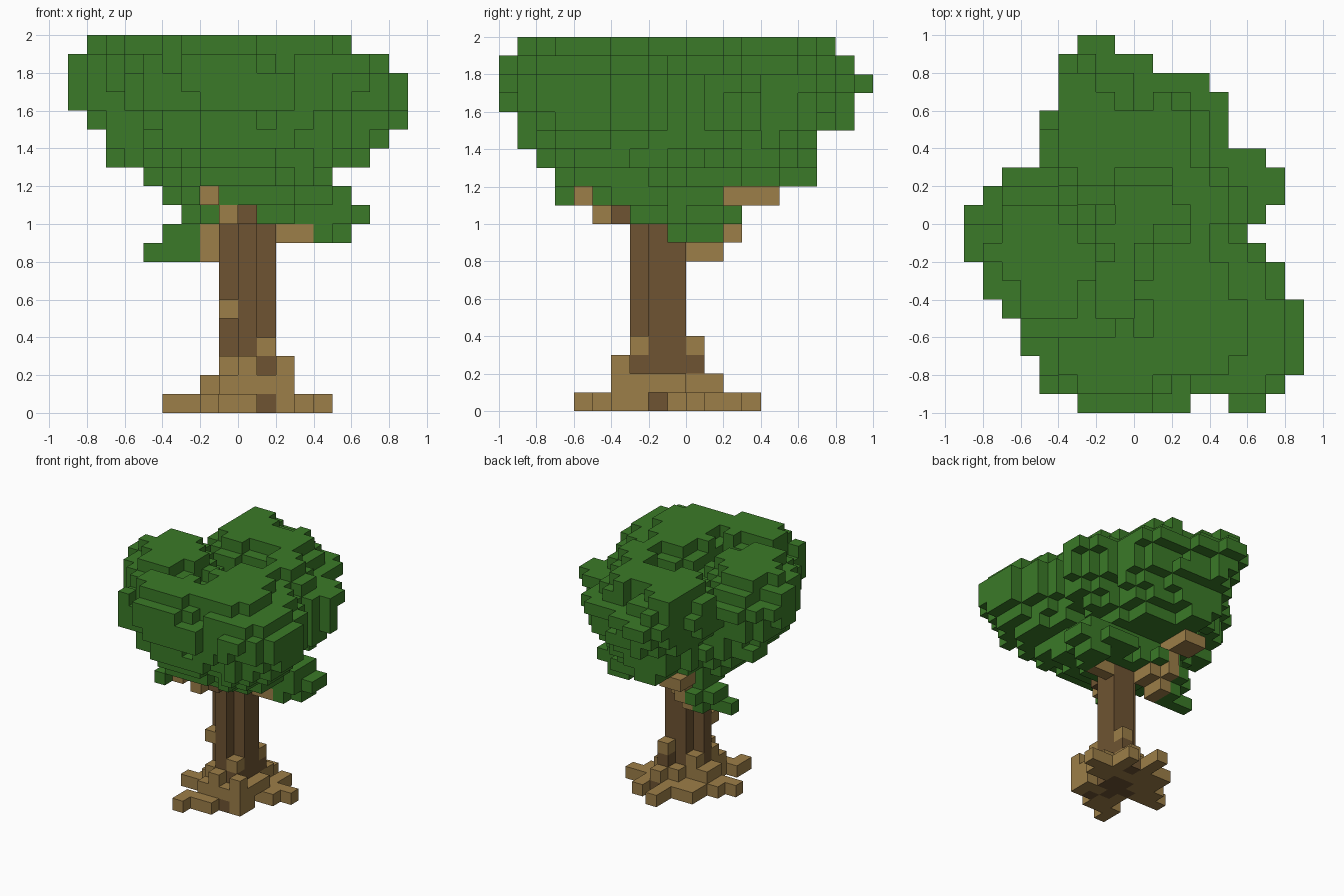
import bpy, bmesh
from math import floor, hypot
from mathutils import Vector, noise

CELL = 0.1

cube = bpy.data.objects.get("Cube")
if cube:
    bpy.data.objects.remove(cube, do_unlink=True)


def material(name, rgb):
    m = bpy.data.materials.new(name)
    m.use_nodes = True
    m.diffuse_color = (*rgb, 1)
    m.node_tree.nodes["Principled BSDF"].inputs["Base Color"].default_value = (*rgb, 1)
    return m


def box(x0, x1, y0, y1, z0, z1):
    """Cells filling a block; upper bounds are exclusive."""
    return {(x, y, z) for x in range(x0, x1) for y in range(y0, y1) for z in range(z0, z1)}


def run(start, axis, count):
    """A straight row of cells along one axis (0 = x, 1 = y, 2 = z)."""
    return {tuple(c + i * (k == axis) for k, c in enumerate(start)) for i in range(count)}


def wobble(x, y, z, seed):
    return noise.noise(Vector((x * 0.43 + seed, y * 0.43 - seed, z * 0.47 + 0.2)))


# Crown outline seen from above: left and right limit of each row, front to back
LEFT = [-3, -5, -5, -6, -6, -7, -8, -8, -9, -9, -9, -8, -7, -5, -5, -5, -4, -4, -4, -3]
RIGHT = [7, 8, 9, 9, 9, 9, 8, 8, 7, 6, 7, 8, 8, 7, 5, 5, 5, 4, 1, -1]

# Extent of each crown layer: height, x limits, y limits
LAYERS = [(10, -3, 3, -3, 3), (12, -5, 5, -7, 7), (13, -7, 7, -8, 8),
          (14, -7, 8, -9, 8), (15, -8, 9, -9, 9), (16, -9, 9, -10, 9), (17, -9, 9, -10, 10),
          (18, -9, 8, -10, 9), (19, -8, 6, -9, 8)]

# Rounded lobes on top of the crown: x, y, radius
LOBES = [(-5.8, -2, 3.3), (-1.5, 6, 3.6), (4.5, -4.5, 4.2), (-1, -8, 2.6), (4.7, 2.5, 2.4), (2.8, 6, 2.2)]


def in_outline(u, v):
    row = floor(v) + 10
    if not 0 <= row < len(LEFT) or (row == 0 and 3 <= u < 5):
        return False
    return LEFT[row] <= u < RIGHT[row]


def crown_top(x, y):
    """Highest cell of a column: full height on the lobes, lower between them."""
    reach = min(hypot(x + 0.5 - a, y + 0.5 - b) / r for a, b, r in LOBES)
    drop = max(0, reach - 0.85) / 0.27
    return max(16, 19.6 - drop + 1.1 * wobble(x, y, 0, 5.3) * min(1, reach))


def crown_cells():
    cells = set()
    for z, x0, x1, y0, y1 in LAYERS:
        for x, y, _ in box(x0, x1, y0, y1, z, z + 1):
            u = -9 + (x + 0.5 - x0) / (x1 - x0) * 18
            v = -10 + (y + 0.5 - y0) / (y1 - y0) * 20
            if z != 17:
                # Lumpy sides
                dent = 1 + 0.22 * max(0, wobble(x, y, z, 1.9))
                u = u * dent + 0.8 * wobble(x, y, z, 3.1)
                v = v * dent + 0.8 * wobble(x, y, z, 8.7)
            if in_outline(u, v) and in_outline(x + 0.5, y + 0.5) and z <= crown_top(x, y):
                cells.add((x, y, z))
    return cells


# Trunk: a square column with three corners missing, and a few dark cells at its foot
trunk = box(-1, 2, -3, 0, 0, 11)
for corner in [(-1, -3, 0), (1, -3, 0), (-1, -1, 0)]:
    trunk -= run(corner, 2, 11)
trunk |= {(0, -4, 10), (1, -4, 0), (1, -3, 2), (1, 0, 2), (1, 1, 0)}

# Roots: arms spreading over the ground
roots = box(-1, 2, -4, 2, 0, 1) - {(1, -4, 0)}
for start, axis, count in [((-2, -6, 0), 1, 2), ((-1, -5, 0), 0, 2), ((2, -4, 0), 1, 2),
                           ((2, -1, 0), 0, 2), ((2, 0, 0), 0, 3), ((2, 1, 0), 1, 2),
                           ((0, 2, 0), 1, 2), ((-2, -2, 0), 1, 4), ((-3, -2, 0), 1, 2),
                           ((-4, -2, 0), 0, 1)]:
    roots |= run(start, axis, count)
# Root shoulders stepping up to the trunk
roots |= box(-2, 3, -4, 0, 1, 2) - run((-2, -4, 1), 1, 2) | run((0, 0, 1), 0, 2)
roots |= {(1, 1, 1), (2, -4, 2), (0, -4, 2), (-1, -3, 2), (-1, -1, 2), (1, -3, 3), (1, 0, 3)}
roots -= trunk
knot = {(-1, -3, 5)}

# Branches: front, side and back
front_branch = {(-1, -5, 10), (-2, -5, 11), (-2, -6, 11), (-1, -4, 10)}
side_branch = run((2, -1, 9), 0, 2)
back_branch = (run((-2, 0, 8), 1, 2) | run((-2, 0, 9), 1, 3) | box(-1, 0, 0, 2, 9, 11)
               | run((-2, 1, 10), 1, 2) | box(-3, -1, 3, 5, 11, 12) | {(-2, 2, 11)})
branches = front_branch | side_branch | back_branch

# Leaves: crown, low fringe and the two low clusters
fringe = box(-4, 5, -4, 1, 11, 12) | box(-3, 3, -5, 2, 11, 12) | run((-3, -7, 11), 1, 2)
right_cluster = (box(2, 6, -1, 3, 10, 11) | run((6, 0, 10), 1, 2)
                 | box(3, 6, -1, 2, 11, 12) | box(4, 6, -1, 2, 9, 10)) - {(5, 2, 10), (5, -1, 9)}
left_cluster = box(-4, -2, 0, 2, 8, 10) | {(-5, 0, 8), (-3, 2, 9)} | run((-3, 0, 10), 1, 2)
left_cluster -= {(-4, 1, 8)}
wood = trunk | roots | knot | branches
crown = (crown_cells() | fringe) - wood
crown -= {(-2, -4, 10), (-1, -3, 10)}
clusters = (right_cluster | left_cluster) - wood - crown
everything = wood | crown | clusters


def build(name, cells, mat):
    """Turn a set of cells into one object, keeping only exposed faces."""
    bm = bmesh.new()
    for cell in sorted(cells):
        centre = Vector(cell) + Vector((0.5, 0.5, 0.5))
        for axis in range(3):
            for side in (-1, 1):
                out = Vector([side * (k == axis) for k in range(3)])
                if tuple(int(c + o) for c, o in zip(cell, out)) in everything:
                    continue
                # Two edge directions chosen so the face looks outward
                a = Vector([float(k == (axis + 1) % 3) for k in range(3)])
                b = out.cross(a)
                ring = (-a - b, a - b, a + b, b - a)
                bm.faces.new([bm.verts.new((centre + (out + r) / 2) * CELL) for r in ring])
    bmesh.ops.remove_doubles(bm, verts=bm.verts, dist=0.001)
    mesh = bpy.data.meshes.new(name)
    bm.to_mesh(mesh)
    bm.free()
    mesh.materials.append(mat)
    bpy.context.collection.objects.link(bpy.data.objects.new(name, mesh))


leaf_green = material("leaf green", (0.043, 0.195, 0.021))
dark_bark = material("dark bark", (0.158, 0.088, 0.032))
light_bark = material("light bark", (0.335, 0.209, 0.065))

build("trunk", trunk, dark_bark)
build("roots", roots, light_bark)
build("trunk_knot", knot, light_bark)
build("branches", branches, light_bark)
build("leaf_crown", crown, leaf_green)
build("low_leaf_clusters", clusters, leaf_green)
